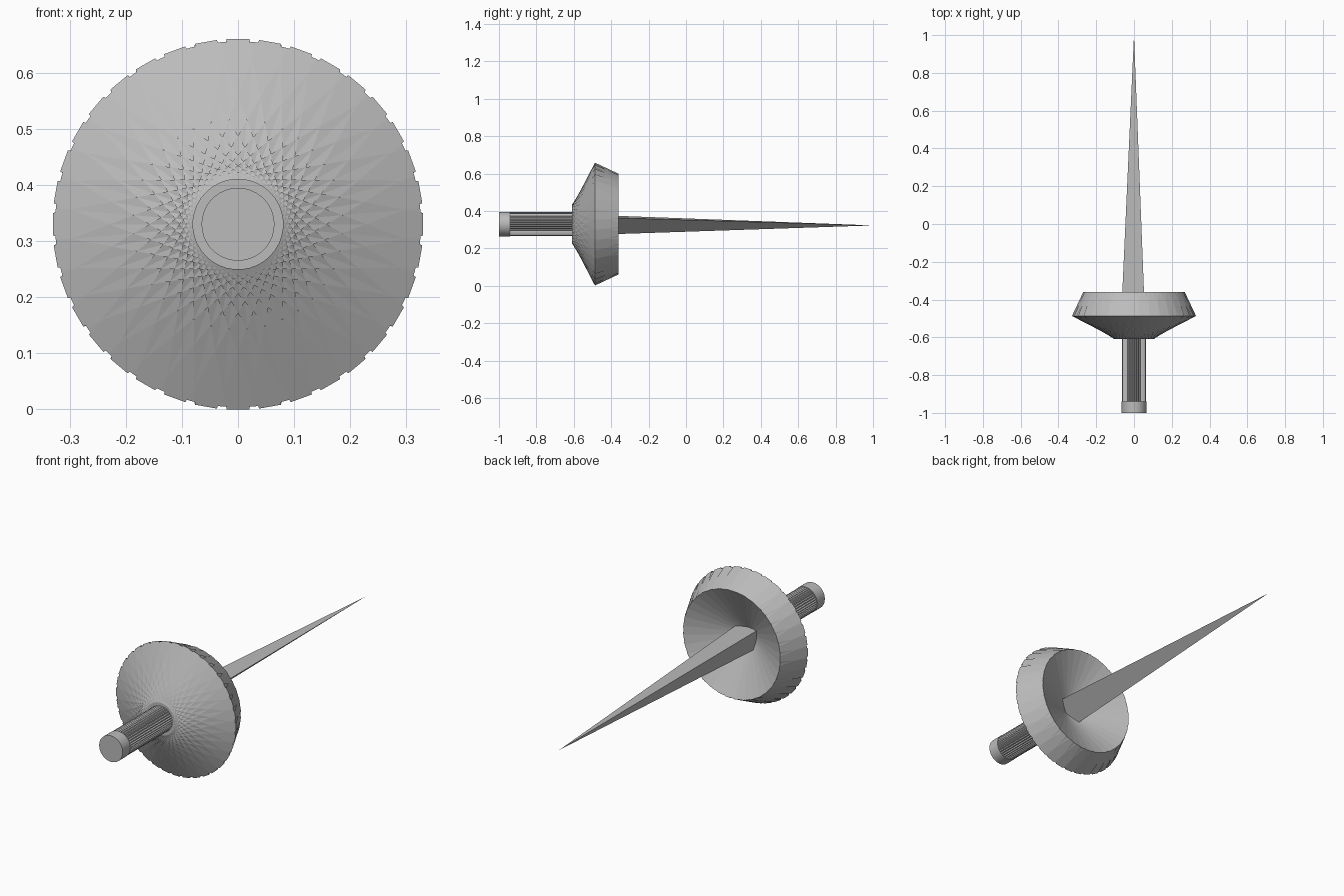
import bpy, bmesh, math

if "Cube" in bpy.data.objects:
    bpy.data.objects.remove(bpy.data.objects["Cube"])

AXIS_Z = 0.33      # height of the long axis
N = 36             # number of guard strips

steel = bpy.data.materials.new("grey_steel")
steel.diffuse_color = (0.5, 0.5, 0.5, 1)
steel.use_nodes = True
steel.node_tree.nodes["Principled BSDF"].inputs["Base Color"].default_value = steel.diffuse_color


def finish(name, bm):
    bmesh.ops.recalc_face_normals(bm, faces=bm.faces)
    me = bpy.data.meshes.new(name)
    bm.to_mesh(me)
    bm.free()
    me.materials.append(steel)
    ob = bpy.data.objects.new(name, me)
    bpy.context.collection.objects.link(ob)
    return ob


def point(y, r, a, side=0.0):
    """Point at radius r and angle a around the axis, shifted sideways."""
    s, c = math.sin(a), math.cos(a)
    return (r * s + side * c, y, AXIS_Z + r * c - side * s)


def lathe(name, profile, n, star=None):
    """Sweep (y, r) points around the axis; star scales every second corner."""
    bm = bmesh.new()
    rings = []
    for y, r in profile:
        if r == 0:
            rings.append([bm.verts.new(point(y, 0, 0))] * n)
        else:
            rings.append([bm.verts.new(point(y, r * (star if star and i % 2 else 1),
                                             2 * math.pi * i / n)) for i in range(n)])
    for a, b in zip(rings, rings[1:]):
        for i in range(n):
            j = (i + 1) % n
            corners = list(dict.fromkeys((a[i], a[j], b[j], b[i])))
            bm.faces.new(corners)
    return finish(name, bm)


# Guard: overlapping tapered strips folded over the rim, then into the hollow
bm = bmesh.new()
strip = [(-0.61, 0.08, 0.067), (-0.487, 0.33, 0.02),
         (-0.36, 0.267, 0.034), (-0.50, 0.004, 0.0005)]
for k in range(N):
    a = 2 * math.pi * k / N
    pairs = [[bm.verts.new(point(y, r, a, s * w)) for s in (-1, 1)] for y, r, w in strip]
    for p, q in zip(pairs, pairs[1:]):
        bm.faces.new((p[0], p[1], q[1], q[0]))
finish("guard_strips", bm)

# Core closing the gaps between the strips
lathe("guard_core", [(-0.606, 0.0), (-0.606, 0.082), (-0.487, 0.326), (-0.362, 0.266)], 2 * N)

# Ribbed grip
lathe("grip", [(-0.94, 0.064), (-0.60, 0.064)], 2 * N, star=0.93)

# Pommel with a small centre disc
lathe("pommel", [(-1.0, 0.0), (-1.0, 0.007), (-1.0, 0.065), (-0.94, 0.065), (-0.94, 0.0)], N)
bpy.context.view_layer.objects.active = bpy.data.objects["pommel"]
bpy.data.objects["pommel"].select_set(True)
bpy.ops.object.shade_smooth_by_angle()

# Three-sided blade tapering to a point
bm = bmesh.new()
tip = bm.verts.new((0, 1.0, AXIS_Z - 0.007))
base = [bm.verts.new((x * 1.1, -0.50, AXIS_Z - 0.007 + z * 1.1))
        for x, z in ((-0.062, 0.051), (0.053, 0.040), (-0.042, -0.046))]
bm.faces.new(base)
for i in range(3):
    bm.faces.new((base[i], base[(i + 1) % 3], tip))
finish("blade", bm)
